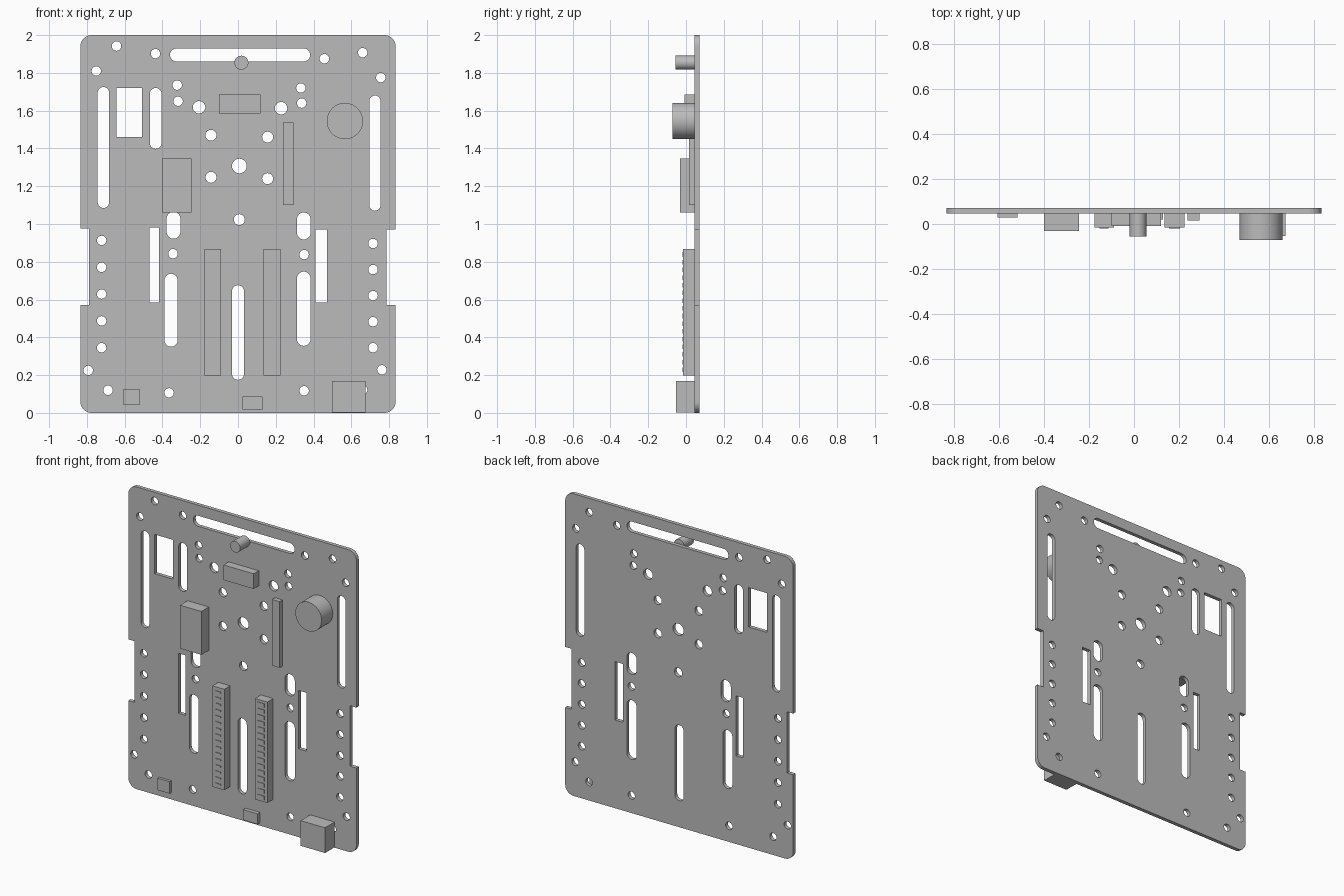
import bpy, bmesh, math
from mathutils import Matrix

if "Cube" in bpy.data.objects:
    bpy.data.objects.remove(bpy.data.objects["Cube"])

BACK, FACE = 0.071, 0.046      # rear and front of the plate along y

grey = bpy.data.materials.new("plain grey")
grey.diffuse_color = (0.5, 0.5, 0.5, 1)
grey.use_nodes = True
grey.node_tree.nodes["Principled BSDF"].inputs["Base Color"].default_value = grey.diffuse_color


def arc(cx, cz, r, a0, a1, n):
    return [(cx + r * math.cos(math.radians(a0 + (a1 - a0) * i / n)),
             cz + r * math.sin(math.radians(a0 + (a1 - a0) * i / n))) for i in range(n + 1)]


def circle(cx, cz, r, n=24):
    return arc(cx, cz, r, 0, 360, n)[:-1]


def rect(x0, x1, z0, z1):
    return [(x0, z0), (x1, z0), (x1, z1), (x0, z1)]


def slot(x0, x1, z0, z1):
    # Round-ended slot along its longer side
    if x1 - x0 > z1 - z0:
        r, c = (z1 - z0) / 2, (z0 + z1) / 2
        return arc(x1 - r, c, r, -90, 90, 12) + arc(x0 + r, c, r, 90, 270, 12)
    r, c = (x1 - x0) / 2, (x0 + x1) / 2
    return arc(c, z1 - r, r, 0, 180, 12) + arc(c, z0 + r, r, 180, 360, 12)


def add_mesh(name, bm):
    me = bpy.data.meshes.new(name)
    bm.normal_update()
    bm.to_mesh(me)
    bm.free()
    me.materials.clear()
    me.materials.append(grey)
    ob = bpy.data.objects.new(name, me)
    bpy.context.collection.objects.link(ob)
    return ob


def add_box(bm, x0, x1, z0, z1, y0, y1):
    m = (Matrix.Translation(((x0 + x1) / 2, (y0 + y1) / 2, (z0 + z1) / 2))
         @ Matrix.Diagonal((x1 - x0, y1 - y0, z1 - z0, 1)))
    bmesh.ops.create_cube(bm, size=1, matrix=m)


def box(name, x0, x1, z0, z1, front):
    bm = bmesh.new()
    add_box(bm, x0, x1, z0, z1, front, FACE)
    return add_mesh(name, bm)


def cylinder(name, x, z, r, front, n):
    bm = bmesh.new()
    m = Matrix.Translation((x, (front + FACE) / 2, z)) @ Matrix.Rotation(math.pi / 2, 4, 'X')
    bmesh.ops.create_cone(bm, cap_ends=True, segments=n, radius1=r, radius2=r,
                          depth=FACE - front, matrix=m)
    for f in bm.faces:
        f.smooth = len(f.verts) == 4
    for e in bm.edges:
        e.smooth = all(len(f.verts) == 4 for f in e.link_faces)
    return add_mesh(name, bm)


# Plate outline: rounded corners and a shallow notch on each side
W, R = 0.835, 0.06
outline = (arc(-W + R, R, R, 180, 270, 8) + arc(W - R, R, R, 270, 360, 8)
           + [(W, 0.57), (0.787, 0.57), (0.787, 0.97), (W, 0.97)]
           + arc(W - R, 2 - R, R, 0, 90, 8) + arc(-W + R, 2 - R, R, 90, 180, 8)
           + [(-W, 0.975), (-0.79, 0.975), (-0.79, 0.57), (-W, 0.57)])

# Long slots and square windows
slots = [slot(*s) for s in (
    (-0.36, 0.382, 1.86, 1.93), (-0.743, -0.682, 1.085, 1.725),
    (-0.467, -0.405, 1.398, 1.72), (0.695, 0.755, 1.07, 1.68),
    (-0.378, -0.305, 0.922, 1.065), (0.312, 0.384, 0.918, 1.061),
    (-0.389, -0.32, 0.35, 0.737), (0.312, 0.384, 0.355, 0.748),
    (-0.032, 0.032, 0.175, 0.676))]
windows = [rect(*s) for s in (
    (-0.643, -0.508, 1.461, 1.721), (-0.468, -0.417, 0.584, 0.981),
    (0.41, 0.471, 0.584, 0.97))]

# Round holes grouped by radius
small = [(-0.643, 1.942), (-0.437, 1.902), (-0.75, 1.81), (0.457, 1.875), (0.66, 1.907),
         (0.756, 1.775), (-0.322, 1.735), (-0.317, 1.65), (0.333, 1.72), (0.337, 1.64),
         (-0.344, 0.843), (0.35, 0.838), (-0.793, 0.225), (-0.688, 0.12),
         (-0.365, 0.106), (0.35, 0.117), (0.762, 0.228), (0.66, 0.122)]
small += [(-0.722, 0.345 + 0.142 * i) for i in range(5)]
small += [(0.715, 0.345 + 0.138 * i) for i in range(5)]
medium = [(-0.143, 1.47), (0.157, 1.46), (-0.143, 1.247), (0.157, 1.24), (0.007, 1.023)]
large = [(-0.206, 1.618), (0.228, 1.613)]
holes = ([circle(x, z, 0.025) for x, z in small] + [circle(x, z, 0.029) for x, z in medium]
         + [circle(x, z, 0.033) for x, z in large] + [circle(0.007, 1.307, 0.039)])

# Flat filled curve, thickened and stood upright
cu = bpy.data.curves.new("plate_profile", 'CURVE')
cu.dimensions = '2D'
cu.fill_mode = 'BOTH'
cu.extrude = (BACK - FACE) / 2
for loop in [outline] + slots + windows + holes:
    sp = cu.splines.new('POLY')
    sp.points.add(len(loop) - 1)
    for p, (x, z) in zip(sp.points, loop):
        p.co = (x, z, 0, 1)
    sp.use_cyclic_u = True
helper = bpy.data.objects.new("plate_profile", cu)
bpy.context.collection.objects.link(helper)
bpy.context.view_layer.update()
flat = bpy.data.meshes.new_from_object(helper.evaluated_get(bpy.context.evaluated_depsgraph_get()))
bpy.data.objects.remove(helper)
bm = bmesh.new()
bm.from_mesh(flat)
bmesh.ops.remove_doubles(bm, verts=bm.verts, dist=1e-4)
bm.transform(Matrix.Translation((0, (BACK + FACE) / 2, 0)) @ Matrix.Rotation(math.pi / 2, 4, 'X'))
bmesh.ops.recalc_face_normals(bm, faces=bm.faces)
for f in bm.faces:
    f.smooth = False
    f.material_index = 0
add_mesh("base_plate", bm)

# Round components
cylinder("indicator_lamp", 0.018, 1.854, 0.037, -0.055, 32)
cylinder("buzzer", 0.566, 1.545, 0.096, -0.071, 48)

# Block components
box("sensor_block", -0.1, 0.12, 1.585, 1.685, -0.008)
box("thin_header", 0.238, 0.293, 1.1, 1.538, 0.016)
box("relay", -0.402, -0.246, 1.06, 1.347, -0.032)
box("left_button", -0.608, -0.52, 0.045, 0.124, 0.028)
box("small_connector", 0.024, 0.13, 0.019, 0.088, 0.02)
box("power_jack", 0.497, 0.675, 0.003, 0.17, -0.054)

# Pin headers, each with a row of low contact marks
for side, x0, x1, w, h in (("left", -0.177, -0.09, 0.04, 0.008),
                           ("right", 0.135, 0.225, 0.05, 0.024)):
    box(side + "_pin_header", x0, x1, 0.199, 0.867, -0.015)
    bm = bmesh.new()
    c = (x0 + x1) / 2
    for i in range(16):
        z = 0.228 + i * 0.0407
        add_box(bm, c - w / 2, c + w / 2, z - h / 2, z + h / 2, -0.019, -0.015)
    add_mesh(side + "_contacts", bm)
